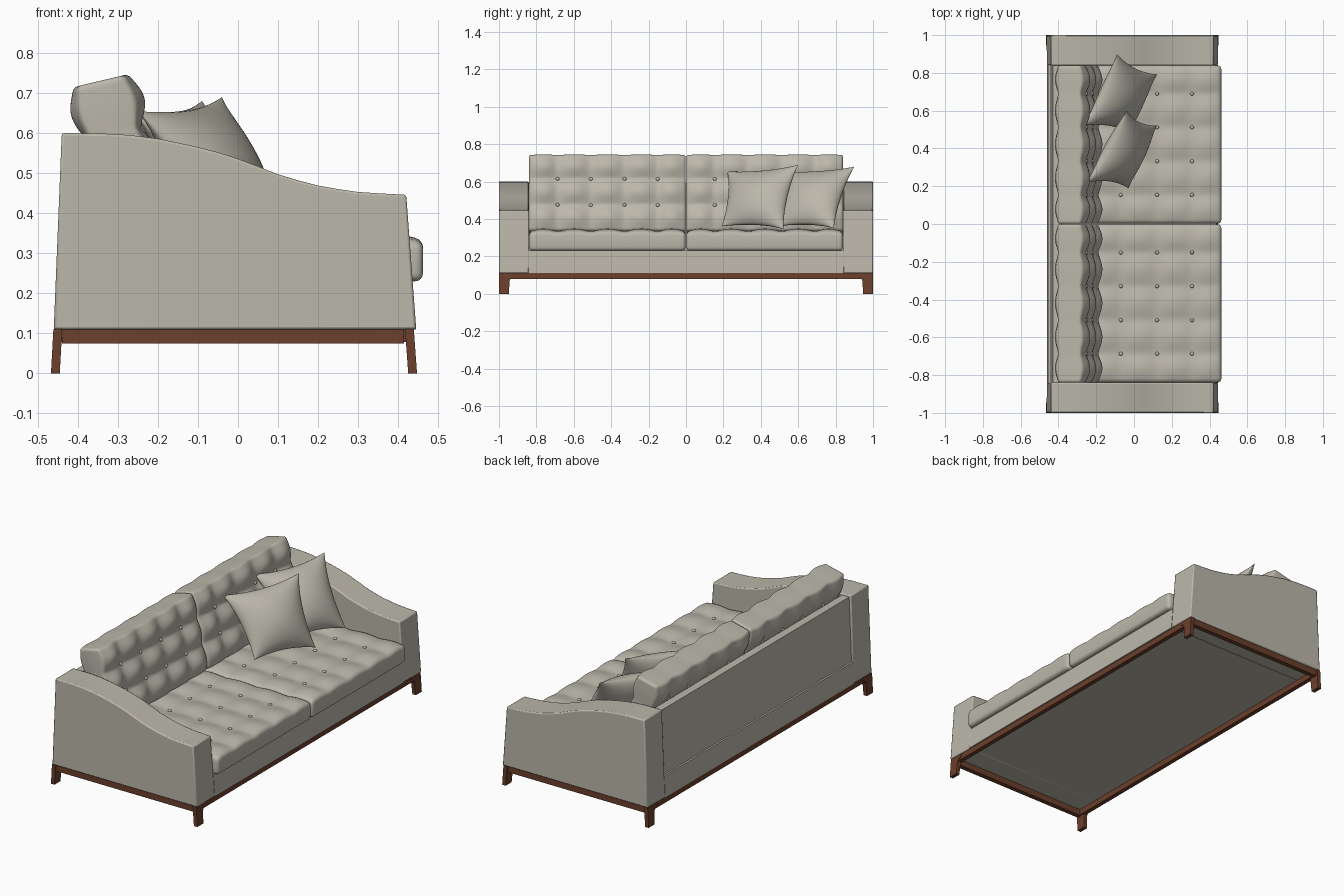
import bpy, bmesh, math
from mathutils import Vector, Matrix

if "Cube" in bpy.data.objects:
    bpy.data.objects.remove(bpy.data.objects["Cube"])


def material(name, rgb):
    m = bpy.data.materials.new(name)
    m.diffuse_color = (*rgb, 1)
    m.use_nodes = True
    m.node_tree.nodes["Principled BSDF"].inputs["Base Color"].default_value = m.diffuse_color
    return m


FABRIC = material("warm grey fabric", (0.50, 0.475, 0.405))
WOOD = material("brown wood", (0.15, 0.05, 0.025))


def finish(bm, name, mat, bevel=0, angle=40):
    bmesh.ops.recalc_face_normals(bm, faces=bm.faces)
    me = bpy.data.meshes.new(name)
    bm.to_mesh(me)
    bm.free()
    ob = bpy.data.objects.new(name, me)
    bpy.context.collection.objects.link(ob)
    me.materials.append(mat)
    bpy.ops.object.select_all(action='DESELECT')
    bpy.context.view_layer.objects.active = ob
    ob.select_set(True)
    bpy.ops.object.shade_smooth_by_angle(angle=math.radians(angle))
    if bevel:
        mod = ob.modifiers.new("soft edge", 'BEVEL')
        mod.width, mod.segments, mod.limit_method = bevel, 2, 'ANGLE'
    return ob


def prism(name, profile, start, end, mat, bevel=0, place=lambda p, t: (p[0], t, p[1])):
    """Extrude a 2D profile from start to end; place maps (point, depth) to xyz."""
    bm = bmesh.new()
    a = [bm.verts.new(place(p, start)) for p in profile]
    b = [bm.verts.new(place(p, end)) for p in profile]
    bm.faces.new(a)
    bm.faces.new(b)
    for i in range(len(a)):
        j = (i + 1) % len(a)
        bm.faces.new((a[i], a[j], b[j], b[i]))
    return finish(bm, name, mat, bevel)


def wave(x, nodes):
    """0 on every tuft line, 1 halfway between."""
    for lo, hi in zip(nodes, nodes[1:]):
        if x <= hi:
            return max(0, math.sin(math.pi * (x - lo) / (hi - lo))) ** 1.3
    return 0


def samples(length, n):
    edge = [0, 0.002, 0.006, 0.012]
    mid = [0.02 + (length - 0.04) * i / n for i in range(n + 1)]
    return edge + mid + [length - e for e in reversed(edge)]


def tufted_cushion(name, frame, w, h, thick, rows, cols, puff, back_puff, r=0.02):
    """Cushion lying in local xy (w by h), top at z=0, bottom at z=-thick."""
    na, nb = [0] + cols + [w], [0] + rows + [h]
    sa, sb = samples(w, 50), samples(h, 40)
    bm = bmesh.new()
    sheets = []
    for side, amount in ((1, puff), (-1, back_puff)):
        grid = []
        for a in sa:
            line = []
            for b in sb:
                pa, pb = wave(a, na), wave(b, nb)
                z = amount * (0.33 * pa + 0.33 * pb + 0.34 * pa * pb)
                da, db = min(a, w - a), min(b, h - b)
                d = min(da, db, r)
                z -= r - math.sqrt(r * r - (r - d) ** 2)
                x, y = a, b
                if da < r and db < r:      # round the corners in plan
                    k = max(r - da, r - db) / math.hypot(r - da, r - db)
                    ea, eb = r - (r - da) * k, r - (r - db) * k
                    x = ea if a < w / 2 else w - ea
                    y = eb if b < h / 2 else h - eb
                z = z if side > 0 else -thick - z
                line.append(bm.verts.new(frame @ Vector((x, y, z))))
            grid.append(line)
        for i in range(len(sa) - 1):
            for j in range(len(sb) - 1):
                bm.faces.new((grid[i][j], grid[i + 1][j], grid[i + 1][j + 1], grid[i][j + 1]))
        m, n = len(sa) - 1, len(sb) - 1
        ring = [grid[i][0] for i in range(m)] + [grid[m][j] for j in range(n)]
        ring += [grid[i][n] for i in range(m, 0, -1)] + [grid[0][j] for j in range(n, 0, -1)]
        sheets.append(ring)
    p, q = sheets
    for i in range(len(p)):
        j = (i + 1) % len(p)
        bm.faces.new((p[i], p[j], q[j], q[i]))
    finish(bm, name, FABRIC, angle=50)
    # Buttons in every tuft
    bm = bmesh.new()
    for a in cols:
        for b in rows:
            for z in ([0.002] + ([-thick - 0.002] if back_puff else [])):
                bmesh.ops.create_uvsphere(
                    bm, u_segments=12, v_segments=8, radius=0.01,
                    matrix=frame @ Matrix.Translation((a, b, z)) @ Matrix.Diagonal((1, 1, 0.7, 1)))
    finish(bm, name + "_buttons", FABRIC)


def pillow(name, tl, tr, br, bl, half=0.085, n=24):
    tl, tr, br, bl = map(Vector, (tl, tr, br, bl))
    nrm = (tr - bl).cross(tl - br).normalized()
    bm = bmesh.new()
    for side in (1, -1):
        g = []
        for i in range(n + 1):
            u = -math.cos(math.pi * i / n)
            row = []
            for j in range(n + 1):
                v = -math.cos(math.pi * j / n)
                s = (u * (1 - 0.12 * (1 - v * v)) + 1) / 2
                t = (v * (1 - 0.12 * (1 - u * u)) + 1) / 2
                p = bl.lerp(br, s).lerp(tl.lerp(tr, s), t)
                bulge = half * max(0, (1 - u * u) * (1 - v * v)) ** 0.6
                row.append(bm.verts.new(p + nrm * side * bulge))
            g.append(row)
        for i in range(n):
            for j in range(n):
                bm.faces.new((g[i][j], g[i + 1][j], g[i + 1][j + 1], g[i][j + 1]))
    bmesh.ops.remove_doubles(bm, verts=bm.verts, dist=1e-5)
    finish(bm, name, FABRIC, angle=60)


# Arms with a sweeping top
arm = [(-0.46, 0.11), (-0.44, 0.60), (-0.34, 0.599), (-0.27, 0.595), (-0.2, 0.586),
       (-0.15, 0.576), (-0.1, 0.565), (-0.05, 0.552), (0, 0.536), (0.05, 0.517),
       (0.1, 0.497), (0.15, 0.482), (0.2, 0.469), (0.25, 0.46), (0.3, 0.453),
       (0.36, 0.449), (0.42, 0.446), (0.445, 0.11)]
for side, s in (("left", -1), ("right", 1)):
    prism(side + "_arm", arm, s * 0.84, s * 1.0, FABRIC, 0.006)

# Seat base and back panel
prism("seat_base", [(-0.46, 0.11), (-0.455, 0.23), (0.436, 0.23), (0.445, 0.11)],
      -0.842, 0.842, FABRIC)
prism("back_panel", [(-0.445, 0.225), (-0.43, 0.59), (-0.385, 0.59), (-0.385, 0.225)],
      -0.842, 0.842, FABRIC)

# Seat and back cushions, two of each
U, N = Vector((-0.23, 0, 0.973)), Vector((0.973, 0, 0.23))
cols = [0.152, 0.33, 0.51, 0.688]
for side, y0 in (("left", -0.839), ("right", 0.002)):
    seat = Matrix(((0, 1, 0, -0.40), (1, 0, 0, y0), (0, 0, 1, 0.328), (0, 0, 0, 1)))
    tufted_cushion(side + "_seat_cushion", seat, 0.837, 0.862, 0.098,
                   [0.145, 0.33, 0.522, 0.707], cols, 0.02, 0)
    back = Matrix(((0, U.x, N.x, -0.188), (1, 0, 0, y0), (0, U.z, N.z, 0.338), (0, 0, 0, 1)))
    tufted_cushion(side + "_back_cushion", back, 0.837, 0.418, 0.122,
                   [0.14, 0.283], cols, 0.036, 0.03, 0.012)

# Loose pillows
pillow("front_pillow", (-0.25, 0.22, 0.655), (-0.04, 0.60, 0.69),
       (0.12, 0.52, 0.345), (-0.03, 0.19, 0.36))
pillow("rear_pillow", (-0.265, 0.52, 0.655), (-0.09, 0.90, 0.68),
       (0.12, 0.79, 0.35), (-0.02, 0.48, 0.36))

# Wooden rails
for side, s in (("left", -1), ("right", 1)):
    prism(side + "_rail", [(-0.44, 0.075), (-0.44, 0.111), (0.415, 0.111), (0.415, 0.075)],
          s * 0.965, s * 0.992, WOOD)
for end, x0, x1 in (("front", 0.412, 0.437), ("back", -0.457, -0.432)):
    prism(end + "_rail", [(x0, 0.078), (x0, 0.111), (x1, 0.111), (x1, 0.078)],
          -0.97, 0.97, WOOD)

# Legs: bracket plates that lean slightly
leg = [(1.0, 0), (0.947, 0), (0.943, 0.07), (0.935, 0.085), (0.915, 0.095),
       (0.915, 0.111), (1.0, 0.111)]
for end, x0, x1, lean in (("front", 0.425, 0.447, -0.008), ("back", -0.467, -0.445, 0.006)):
    for side, s in (("left", -1), ("right", 1)):
        prism(f"{end}_{side}_leg", leg, x0, x1, WOOD,
              place=lambda p, t: (t + lean * p[1] / 0.11, s * p[0], p[1]))
